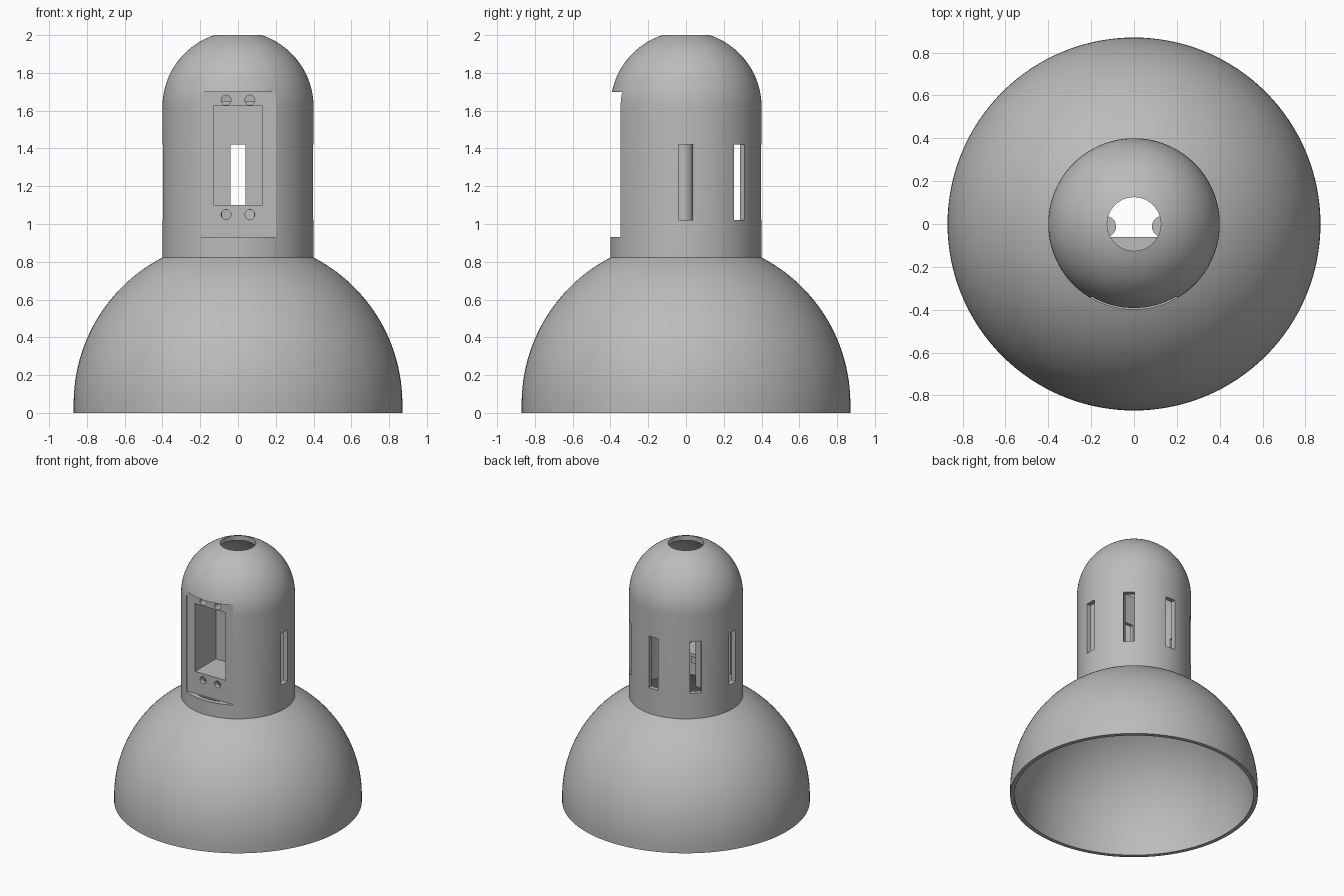
import bpy, bmesh, math
from mathutils import Matrix

if "Cube" in bpy.data.objects:
    bpy.data.objects.remove(bpy.data.objects["Cube"], do_unlink=True)

SEGMENTS = 128
grey = bpy.data.materials.new("plain_grey")
grey.use_nodes = True
grey.diffuse_color = (0.5, 0.5, 0.5, 1)
grey.node_tree.nodes["Principled BSDF"].inputs["Base Color"].default_value = (0.5, 0.5, 0.5, 1)


def add_object(name, bm):
    bmesh.ops.recalc_face_normals(bm, faces=bm.faces)
    mesh = bpy.data.meshes.new(name)
    bm.to_mesh(mesh)
    bm.free()
    mesh.materials.append(grey)
    obj = bpy.data.objects.new(name, mesh)
    bpy.context.collection.objects.link(obj)
    return obj


def lathe(name, profile):
    """Turn a closed (radius, height) outline around the z axis."""
    bm = bmesh.new()
    rings = []
    for i in range(SEGMENTS):
        a = 2 * math.pi * i / SEGMENTS
        rings.append([bm.verts.new((r * math.cos(a), r * math.sin(a), z)) for r, z in profile])
    n = len(profile)
    for i in range(SEGMENTS):
        here, there = rings[i], rings[(i + 1) % SEGMENTS]
        for j in range(n):
            k = (j + 1) % n
            bm.faces.new((here[j], there[j], there[k], here[k]))
    return add_object(name, bm)


def box(name, x, y, z, turn=0):
    """Box from (min, max) ranges, turned about the z axis."""
    bm = bmesh.new()
    bmesh.ops.create_cube(bm, size=1)
    for v in bm.verts:
        for axis, (lo, hi) in enumerate((x, y, z)):
            v.co[axis] = lo if v.co[axis] < 0 else hi
    bm.transform(Matrix.Rotation(turn, 4, 'Z'))
    return add_object(name, bm)


def cylinder(name, radius, length, location, along_y=False):
    bm = bmesh.new()
    bmesh.ops.create_cone(bm, cap_ends=True, segments=32, radius1=radius,
                          radius2=radius, depth=length)
    if along_y:
        bm.transform(Matrix.Rotation(math.pi / 2, 4, 'X'))
    bm.transform(Matrix.Translation(location))
    return add_object(name, bm)


def combine(target, tool, operation):
    """Apply a boolean and discard the helper."""
    tool.hide_render = True
    mod = target.modifiers.new("boolean", 'BOOLEAN')
    mod.operation = operation
    mod.solver = 'EXACT'
    mod.object = tool
    bpy.context.view_layer.objects.active = target
    bpy.ops.object.modifier_apply(modifier=mod.name)
    bpy.data.objects.remove(tool, do_unlink=True)


def arc(radius, centre, r_from, r_to, steps):
    """Part of a circle round (0, centre), between two distances from the axis."""
    a, b = math.acos(r_from / radius), math.acos(r_to / radius)
    return [(radius * math.cos(a + (b - a) * i / steps),
             centre + radius * math.sin(a + (b - a) * i / steps)) for i in range(steps + 1)]


# Bell-shaped shade: thin hollow part-sphere with a short straight rim
shade = lathe("shade", [(0.87, 0)] + arc(0.87, 0.05, 0.87, 0.395, 32)
              + arc(0.84, 0.05, 0.365, 0.84, 32) + [(0.84, 0)])

# Neck: thin tube with a domed cap and a round hole on top
neck = lathe("neck", [(0.4, 0.81)] + arc(0.4, 1.62, 0.4, 0.125, 24)
             + arc(0.365, 1.62, 0.125, 0.365, 24) + [(0.365, 0.81)])

# Mounting plate and deep socket housing behind the front recess
combine(neck, box("plate", (-0.17, 0.17), (-0.35, -0.305), (0.91, 1.71)), 'UNION')
combine(neck, box("housing", (-0.155, 0.155), (-0.33, -0.06), (1.075, 1.65)), 'UNION')

# Flat recess and open socket pocket
combine(neck, box("recess", (-0.2, 0.2), (-0.6, -0.34), (0.93, 1.7)), 'DIFFERENCE')
combine(neck, box("pocket", (-0.13, 0.13), (-0.5, -0.085), (1.1, 1.625)), 'DIFFERENCE')

# Screw holes above and below the pocket
for x in (-0.063, 0.063):
    for z in (1.05, 1.656):
        combine(neck, cylinder("screw_hole", 0.026, 0.12, (x, -0.34, z), True), 'DIFFERENCE')

# Vent slots around the sides and back; the back one also opens the housing
for i in range(5):
    inner = -0.1 if i == 2 else 0.3
    combine(neck, box("vent", (inner, 0.5), (-0.04, 0.04), (1.02, 1.42), i * math.pi / 4),
            'DIFFERENCE')

# Inner posts beside the housing
posts = [cylinder(side + "_inner_post", 0.05, 0.7, (x, -0.012, 1.28))
         for side, x in (("left", 0.134), ("right", -0.134))]

# Smooth curved surfaces with crisp edges
bpy.ops.object.select_all(action='DESELECT')
for obj in [shade, neck] + posts:
    obj.select_set(True)
bpy.context.view_layer.objects.active = neck
bpy.ops.object.shade_smooth_by_angle(angle=math.radians(30))
